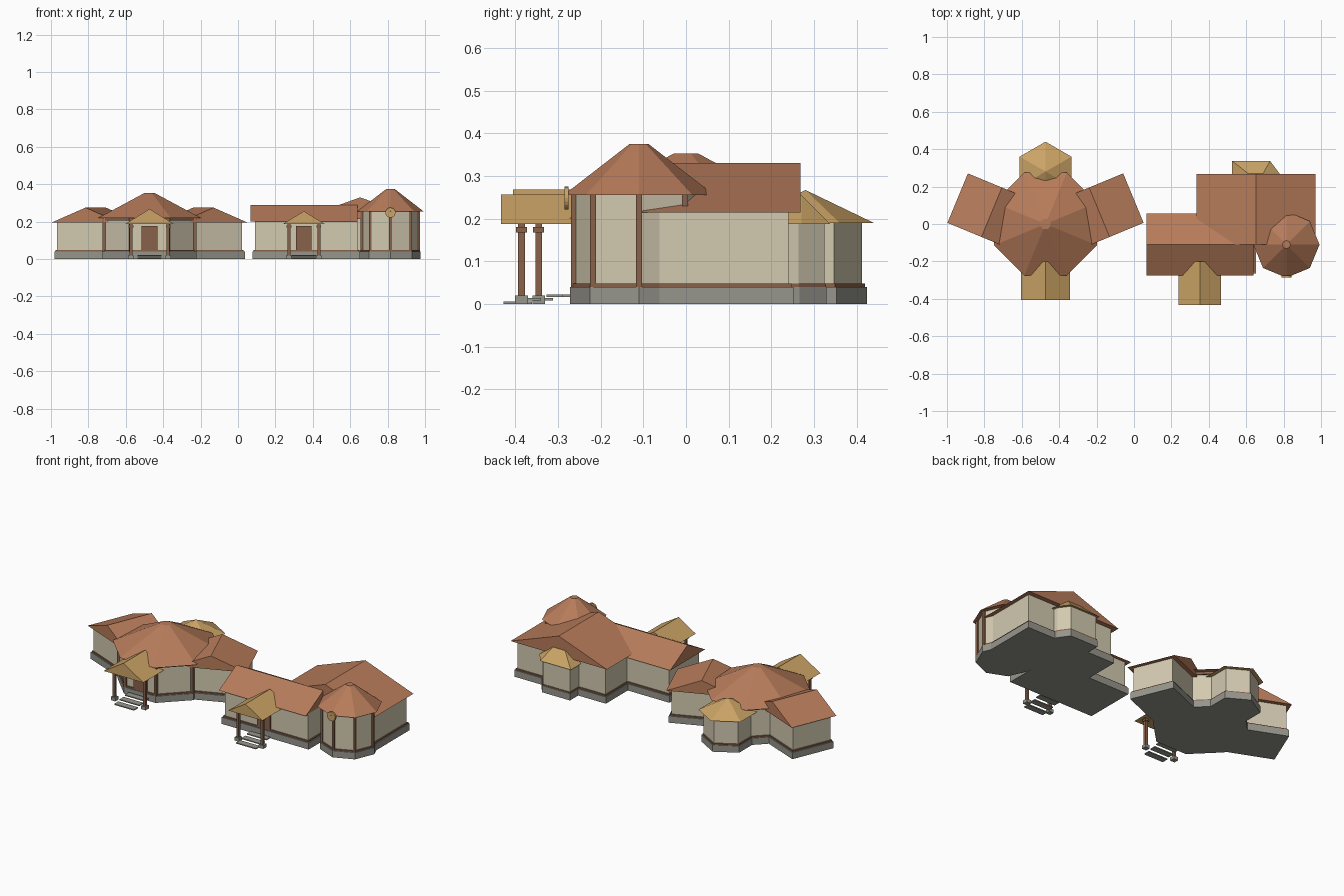
import bpy, bmesh, math
from mathutils import Vector, Matrix

cube = bpy.data.objects.get("Cube")
if cube:
    bpy.data.objects.remove(cube, do_unlink=True)


def material(name, srgb):
    col = [c ** 2.2 for c in srgb] + [1]
    m = bpy.data.materials.new(name)
    m.use_nodes = True
    m.diffuse_color = col
    m.node_tree.nodes["Principled BSDF"].inputs["Base Color"].default_value = col
    return m


TILE = material("terracotta roof", (.71, .48, .355))
STRAW = material("straw roof", (.79, .635, .40))
PLASTER = material("plaster", (.82, .785, .685))
STONE = material("grey stone", (.585, .58, .545))
WOOD = material("brown wood", (.53, .385, .30))


def rect(cx, cy, hx, hy, rot=0):
    """Outline function: rectangle grown outward by g."""
    turn = Matrix.Rotation(rot, 2)
    return lambda g=0: [Vector((cx, cy)) + turn @ Vector((sx * (hx + g), sy * (hy + g)))
                        for sx, sy in ((-1, -1), (1, -1), (1, 1), (-1, 1))]


def ngon(cx, cy, r, n, start=0):
    """Outline function: regular polygon grown outward by g."""
    return lambda g=0: [Vector((cx + (r + g) * math.cos(start + i * math.tau / n),
                                cy + (r + g) * math.sin(start + i * math.tau / n)))
                        for i in range(n)]


def loft(name, low, z0, high, z1, mat):
    """Closed solid between two matching outlines."""
    bm = bmesh.new()
    a = [bm.verts.new((p[0], p[1], z0)) for p in low]
    b = [bm.verts.new((p[0], p[1], z1)) for p in high]
    n = len(a)
    for i in range(n):
        j = (i + 1) % n
        bm.faces.new((a[i], a[j], b[j], b[i]))
    bm.faces.new(a[::-1])
    bm.faces.new(b)
    bmesh.ops.remove_doubles(bm, verts=bm.verts, dist=.0005)
    bmesh.ops.recalc_face_normals(bm, faces=bm.faces)
    mesh = bpy.data.meshes.new(name)
    bm.to_mesh(mesh)
    bm.free()
    mesh.materials.append(mat)
    ob = bpy.data.objects.new(name, mesh)
    bpy.context.collection.objects.link(ob)
    return ob


def slab(name, pts, z0, z1, mat):
    return loft(name, pts, z0, pts, z1, mat)


def gable(name, cx, cy, half_len, half_wid, z0, z1, mat, rot=0):
    """Gable roof whose ridge runs along local x."""
    low = rect(cx, cy, half_len, half_wid, rot)()
    ridge = rect(cx, cy, half_len, 0, rot)()
    return loft(name, low, z0, ridge, z1, mat)


def block(name, outline, top):
    """Stone plinth, wooden sill and plastered wall on one outline."""
    slab(name + "_plinth", outline(.012), 0, .04, STONE)
    slab(name + "_sill", outline(.007), .04, .048, WOOD)
    slab(name + "_wall", outline(), .04, top, PLASTER)


def posts(name, pts, half, z0, z1):
    for i, p in enumerate(pts):
        slab(f"{name}_{i + 1}", rect(p[0], p[1], half, half)(), z0, z1, WOOD)


def porch(name, cx, front, back, half, ridge, post_y, post_dx, door_y):
    """Straw gable on two posts with a door and entrance steps."""
    gable(name + "_roof", cx, (front + back) / 2, (back - front) / 2, half,
          .187, ridge, STRAW, math.pi / 2)
    pts = [(cx - post_dx, post_y), (cx + post_dx, post_y)]
    posts(name + "_post", pts, .008, .005, .19)
    for i, p in enumerate(pts):
        slab(f"{name}_post_foot_{i + 1}", rect(*p, .015, .015)(), 0, .02, STONE)
        slab(f"{name}_post_cap_{i + 1}", rect(*p, .013, .013)(), .168, .18, WOOD)
    slab(name + "_door", rect(cx, door_y, .042, .006)(), .02, .178, WOOD)
    for i in range(3):
        slab(f"{name}_step_{i + 1}", rect(cx, front + .025 + i * .05, .065, .019)(),
             i * .008, .006 + i * .008, STONE)


# Round hall: octagon with flat sides towards the axes
HX = -.473
EIGHTH = math.pi / 8
hall = ngon(HX, 0, .26, 8, EIGHTH)
block("hall", hall, .225)
slab("hall_frieze", hall(.008), .205, .222, WOOD)
posts("hall_corner_post", hall(.003), .008, .04, .222)
loft("hall_roof", ngon(HX, 0, .297, 8, EIGHTH)(), .22,
     ngon(HX, 0, .03, 8, EIGHTH)(), .353, TILE)

# Two slanted wings of the hall
for side, label in ((-1, "right"), (1, "left")):
    out = Vector((side * math.cos(EIGHTH), math.sin(EIGHTH)))
    along = Vector((-side * math.sin(EIGHTH), math.cos(EIGHTH)))
    rot = math.atan2(along.y, along.x)
    c = Vector((HX, 0)) + out * .29 - along * .052
    gable(label + "_wing_roof", c.x, c.y, .143, .197, .195, .275, TILE, rot)
    w = c - out * .01
    block(label + "_wing", rect(w.x, w.y, .12, .183, rot), .2)

# Six-sided bay behind the hall
block("hall_bay", ngon(HX, .28, .132, 6, math.pi / 6), .2)
loft("hall_bay_roof", ngon(HX, .28, .16, 6, math.pi / 6)(), .19,
     ngon(HX, .28, 0, 6)(), .267, STRAW)

porch("hall_porch", HX, -.405, -.2, .131, .268, -.345, .1, -.243)

# Long house with its ridge across
block("long_house", rect(.365, -.11, .275, .143), .205)
gable("long_house_roof", .353, -.11, .287, .165, .2, .29, TILE)
porch("house_porch", .352, -.433, -.2, .113, .256, -.385, .08, -.256)

# Tall house with its ridge running front to back
block("tall_house", rect(.655, .08, .29, .16), .22)
gable("tall_house_roof", .653, .079, .189, .318, .215, .33, TILE, math.pi / 2)

# Bay behind the tall house
bay = [(.525, .2), (.79, .2), (.778, .27), (.728, .337), (.525, .337)]


def bay_outline(g=0):
    k = .88 + g * 3
    return [Vector((.65 + (x - .65) * k, .2 + (y - .2) * (k + .03))) for x, y in bay]


block("house_bay", bay_outline, .2)
loft("house_bay_roof", bay, .188,
     [(.6, .2), (.69, .2), (.69, .27), (.69, .27), (.61, .27)], .255, STRAW)

# Eight-sided turret
TX, TY = .815, -.11
turret = ngon(TX, TY, .15, 8)
block("turret", turret, .258)
posts("turret_post", turret(.002), .007, .04, .257)
loft("turret_roof", ngon(TX, TY, .177, 8)(), .255,
     ngon(TX, TY, .022, 8)(), .375, TILE)

# Round emblem hanging at the front of the turret
disc = slab("turret_disc", ngon(0, 0, .027, 20)(), -.005, .005, STRAW)
disc.rotation_euler.x = math.pi / 2
disc.location = (TX, TY - .17, .248)
